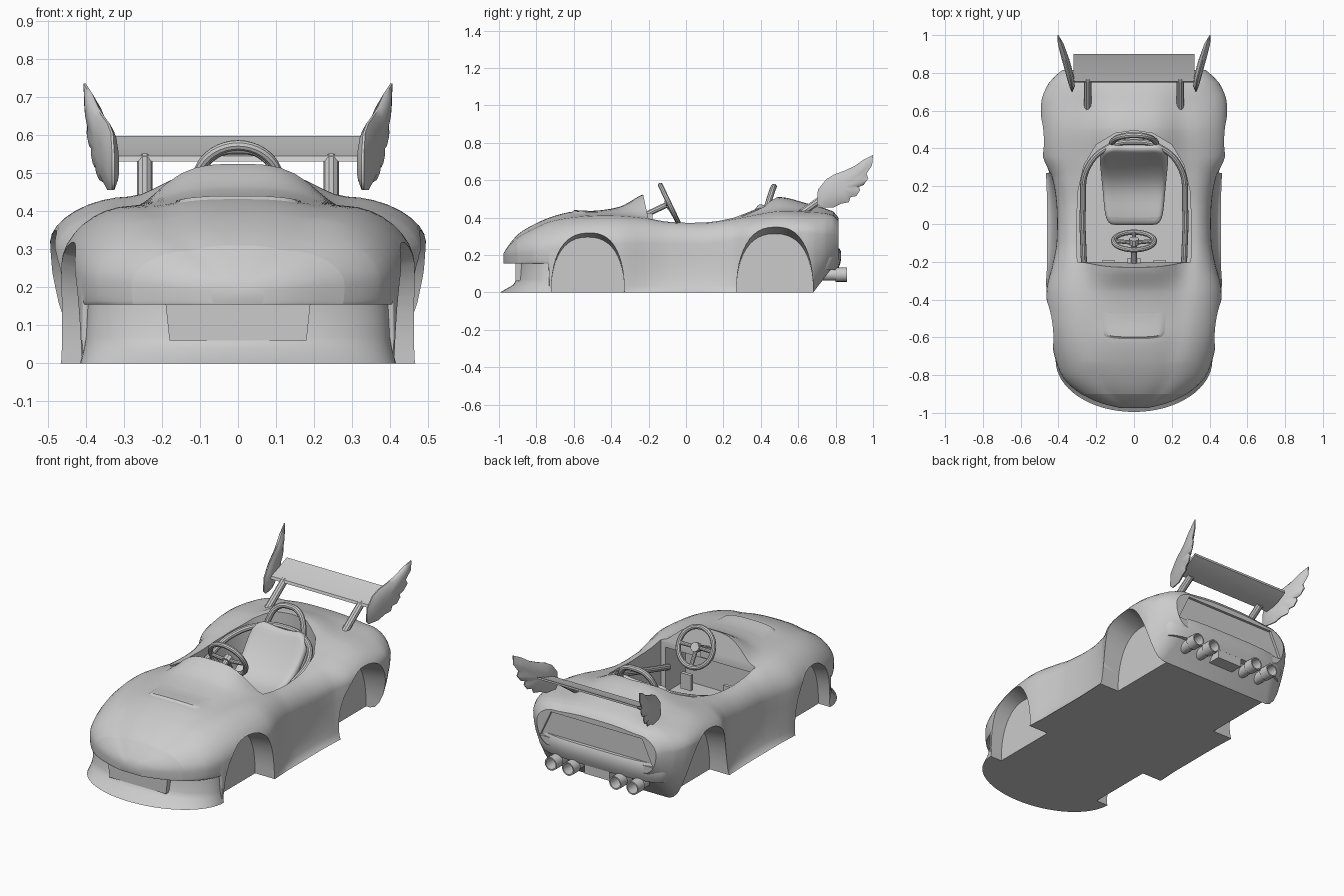
import bpy, bmesh, math
from mathutils import Vector
from mathutils.bvhtree import BVHTree

cube = bpy.data.objects.get("Cube")
if cube:
    bpy.data.objects.remove(cube)

grey = bpy.data.materials.new("light_grey")
grey.use_nodes = True
grey.diffuse_color = (0.6, 0.6, 0.6, 1)
grey.node_tree.nodes["Principled BSDF"].inputs["Base Color"].default_value = grey.diffuse_color


def finish(ob, angle=35):
    ob.data.materials.clear()
    ob.data.materials.append(grey)
    bpy.ops.object.select_all(action='DESELECT')
    ob.select_set(True)
    bpy.context.view_layer.objects.active = ob
    bpy.ops.object.shade_smooth_by_angle(angle=math.radians(angle))
    return ob


def make(name, verts, faces, angle=35):
    me = bpy.data.meshes.new(name)
    me.from_pydata(verts, [], faces)
    bm = bmesh.new()
    bm.from_mesh(me)
    bmesh.ops.recalc_face_normals(bm, faces=bm.faces)
    bm.to_mesh(me)
    bm.free()
    ob = bpy.data.objects.new(name, me)
    bpy.context.collection.objects.link(ob)
    return finish(ob, angle)


def loft(name, rings, angle=35):
    n = len(rings[0])
    faces = [(i * n + j, i * n + (j + 1) % n, (i + 1) * n + (j + 1) % n, (i + 1) * n + j)
             for i in range(len(rings) - 1) for j in range(n)]
    faces += [tuple(range(n)), tuple(range((len(rings) - 1) * n, len(rings) * n))]
    return make(name, [v for r in rings for v in r], faces, angle)


def box(name, centre, size):
    x, y, z = (s / 2 for s in size)
    return loft(name, [[Vector(centre) + Vector((a * x, b * y, c * z))
                        for a, b in ((-1, -1), (1, -1), (1, 1), (-1, 1))] for c in (-1, 1)])


def apply_modifier(ob, kind, **settings):
    mod = ob.modifiers.new(kind.lower(), kind)
    for key, value in settings.items():
        setattr(mod, key, value)
    bpy.context.view_layer.objects.active = ob
    bpy.ops.object.modifier_apply(modifier=mod.name)


def cut(ob, cutter):
    apply_modifier(ob, 'BOOLEAN', operation='DIFFERENCE', solver='EXACT', object=cutter)
    bpy.data.objects.remove(cutter)


def tube(name, points, radius, smooth=True):
    cu = bpy.data.curves.new(name, 'CURVE')
    cu.dimensions = '3D'
    cu.bevel_depth, cu.bevel_resolution, cu.use_fill_caps = radius, 3, True
    sp = cu.splines.new('BEZIER')
    sp.bezier_points.add(len(points) - 1)
    for bp, p in zip(sp.bezier_points, points):
        bp.co = p
        bp.handle_left_type = bp.handle_right_type = 'AUTO' if smooth else 'VECTOR'
    ob = bpy.data.objects.new(name, cu)
    bpy.context.collection.objects.link(ob)
    bpy.ops.object.select_all(action='DESELECT')
    ob.select_set(True)
    bpy.context.view_layer.objects.active = ob
    bpy.ops.object.convert(target='MESH')
    return finish(bpy.context.object)


# Body stations: y, centre height, shoulder x, shoulder z, half width, its height, sill half width
stations = [
    (-.975, .21, .03, .21, .07, .19, .06), (-.95, .25, .08, .245, .17, .2, .16),
    (-.9, .31, .14, .295, .28, .21, .275), (-.82, .36, .2, .34, .37, .22, .36),
    (-.73, .4, .22, .38, .412, .23, .405), (-.62, .43, .25, .402, .437, .25, .42),
    (-.5, .435, .27, .412, .455, .26, .44), (-.35, .46, .29, .412, .463, .26, .465),
    (-.21, .53, .3, .397, .43, .26, .46), (-.1, .5, .31, .376, .41, .26, .46),
    (.1, .46, .31, .372, .41, .26, .46), (.25, .46, .31, .392, .435, .28, .465),
    (.35, .48, .3, .412, .48, .3, .47), (.5, .51, .29, .437, .49, .32, .45),
    (.65, .475, .28, .432, .49, .32, .38), (.74, .45, .29, .425, .455, .31, .33),
    (.79, .43, .29, .41, .41, .31, .31), (.815, .4, .28, .385, .38, .3, .3)]


def slope(i, k):
    a, b = stations[max(i - 1, 0)], stations[min(i + 1, len(stations) - 1)]
    return (b[k] - a[k]) / (b[0] - a[0])


def body_ring(y):
    i = max(j for j in range(len(stations) - 1) if stations[j][0] <= y)
    a, b = stations[i], stations[i + 1]
    h = b[0] - a[0]
    t = (y - a[0]) / h
    zc, xs, zs, w, zm, wb = (
        a[k] * (1 + 2 * t) * (1 - t) ** 2 + b[k] * t * t * (3 - 2 * t)
        + h * (slope(i, k) * t * (1 - t) ** 2 - slope(i + 1, k) * t * t * (1 - t)) for k in range(1, 7))
    zb = .155 if y < -.732 else max(0, (y - .68) * 1.3)
    half = [(xs * u / 8, zs + (zc - zs) * (1 + math.cos(math.pi * (u / 8) ** 1.7)) / 2) for u in range(8)]
    for u in range(9):
        ang = math.pi * u / 16
        half.append((xs + (w - xs) * math.sin(ang) ** 1.1, zm + (zs - zm) * max(0, math.cos(ang)) ** 1.1))
    # lower side: tucks under at the tail, flares into the sill at the waist
    for u in range(1, 7):
        ang = math.pi * u / 12
        half.append((wb + (w - wb) * math.cos(ang), zm + (zb - zm) * math.sin(ang)))
    return [(x, y, z) for x, z in half] + [(-x, y, z) for x, z in half[:0:-1]]


ys = {s[0] for s in stations} | {-.735, -.7301, .68} | {-.96 + .03 * i for i in range(60)}
body = loft("body", [body_ring(y) for y in sorted(ys) if y <= .815])

# Wheel arches, lower towards the inside
for s in (-1, 1):
    for yc, hw, height in ((-.525, .195, .325), (.475, .205, .345)):
        arch = [(yc + hw * 1.03, -.1)]
        for i in range(25):
            c, q = math.cos(math.pi * i / 24), math.sin(math.pi * i / 24)
            arch.append((yc + hw * math.copysign(abs(c) ** .85, c), height * abs(q) ** .85))
        arch.append((yc - hw * 1.03, -.1))
        cut(body, loft("arch_cutter", [[(s * x, y, z * k) for y, z in arch]
                                       for x, k in ((.34, .91), (.7, 1.18))]))

# Cockpit opening with raked front edge, footwell and recessed tail panel
plan = [(.3, -.2), (.305, 0), (.295, .18), (.265, .31), (.2, .42), (.1, .48), (0, .495)]
plan += [(-x, y) for x, y in plan[-2::-1]]
cut(body, loft("cockpit_cutter", [[(x, y - (rake if y < -.1 else 0), z) for x, y in plan]
                                  for z, rake in ((.1, 0), (.39, 0), (.8, .09))]))
cut(body, box("footwell_cutter", (0, -.28, .23), (.54, .2, .26)))
panel = [(-.36, .22), (.36, .22), (.29, .37), (-.29, .37)]
cut(body, loft("tail_cutter", [[(x, y, z) for x, z in panel] for y in (.8, .9)]))
finish(body)

# Raised hood panel laid over the nose
tree = BVHTree.FromObject(body, bpy.context.evaluated_depsgraph_get())
rows, cols = 8, 16
grid = []
for r in range(rows + 1):
    for c in range(cols + 1):
        u = 2 * c / cols - 1
        x, y = u * (.165 + .02 * r / rows), -.615 + .14 * r / rows + .02 * u ** 4
        hit = tree.ray_cast(Vector((x, y, 1)), Vector((0, 0, -1)))[0]
        grid.append((x, y, hit.z + (-.004 if r == 0 or c in (0, cols) else .009 * (1 - r / rows))))
make("hood_panel", grid, [(i, i + 1, i + cols + 2, i + cols + 1)
                          for r in range(rows) for i in range(r * (cols + 1), r * (cols + 1) + cols)])

# Front bumper skirt with intake plate
skirt = []
for z, length, a in ((.17, .18, .395), (.07, .185, .4), (.04, .205, .405), (0, .275, .415)):
    ring = [(a * math.cos(math.pi * i / 32), -.72 - length * math.sin(math.pi * i / 32), z) for i in range(33)]
    skirt.append(ring)
loft("front_bumper", skirt)
plate = [(-.19, .155), (.19, .155), (.18, .06), (-.18, .06)]
loft("intake_plate", [[(x, y, z) for x, z in plate] for y in (-.8, -.912)])

# Wrapped rear bumper, centre block and exhausts
bumper = []
for z, k in ((.12, .85), (.15, .95), (.18, 1), (.215, 1), (.235, .93)):
    bumper.append([(.42 * k ** .3 * math.copysign(abs(math.cos(math.pi * i / 24)) ** .6, 12 - i),
                    .7 + .13 * k * math.sin(math.pi * i / 24) ** .6 if 0 < i < 24 else .7, z) for i in range(25)])
loft("rear_bumper", bumper)
box("rear_centre_block", (0, .765, .12), (.16, .09, .1))
for s in (-1, 1):
    for x in (.15, .26):
        rings = [[(s * x + r * math.cos(math.pi * i / 8), y, .095 + r * math.sin(math.pi * i / 8))
                  for i in range(16)] for r, y in ((.032, .68), (.032, .8), (.038, .8), (.038, .86), (.031, .86), (.031, .76))]
        loft("exhaust_pipe", rings)

# Spoiler blade and struts
blade = [(.75, .53), (.755, .545), (.82, .563), (.9, .597), (.9, .585), (.83, .548)]
loft("spoiler_blade", [[(x, y, z) for y, z in blade] for x in (-.32, .32)])
for s in (-1, 1):
    tube("spoiler_strut", [(s * .245, .61, .42), (s * .245, .775, .535)], .02, False)

# Feathered wing end plates: thin rim with a swollen middle, sweeping outwards to the tip
rim = [(.7, .475), (.705, .55), (.75, .605), (.79, .63), (.845, .65), (.9, .675), (.95, .71), (1, .735),
       (.995, .68), (.965, .635), (.975, .61), (.95, .575), (.925, .565), (.93, .545), (.91, .515),
       (.88, .51), (.87, .482), (.83, .475), (.79, .455), (.72, .455)]
for s in (-1, 1):
    rings = []
    for k, off in ((.3, -.02), (.75, -.015), (1, -.003), (1, .003), (.75, .015), (.3, .02)):
        ring = []
        for y, z in rim:
            py, pz = .82 + (y - .82) * k, .56 + (z - .56) * k
            lean = .328 + .075 * max(0, (py - .73) / .27) ** 1.2
            ring.append((s * (lean + off), py, pz))
        rings.append(ring)
    loft("wing_end_plate", rings, 50)

# Seat
seat_path = [(0, .17, .13), (.03, .2, .155), (.15, .2, .165), (.25, .24, .175),
             (.34, .34, .185), (.39, .42, .18), (.415, .455, .12)]
across = (-1, -.7, 0, .7, 1)
seat = make("seat", [(u * w, y, z + .02 * u * u) for y, z, w in seat_path for u in across],
            [(r * 5 + c, r * 5 + c + 1, r * 5 + c + 6, r * 5 + c + 5) for r in range(6) for c in range(4)])
apply_modifier(seat, 'SOLIDIFY', thickness=.05, offset=0)
apply_modifier(seat, 'SUBSURF', levels=2)
finish(seat, 60)

# Roll bars
right = [(.265, -.22, .24), (.27, .1, .33), (.245, .3, .4), (.13, .41, .445)]
tube("side_roll_bar", right + [(0, .435, .455)] + [(-x, y, z) for x, y, z in right[::-1]], .016)
hoop = [(.12, .41, .38), (.11, .44, .48), (.065, .463, .55)]
tube("head_hoop", hoop + [(0, .47, .565)] + [(-x, y, z) for x, y, z in hoop[::-1]], .016)

# Steering wheel, column and pedals
hub, axis = Vector((0, -.09, .475)), Vector((0, .21, .1)).normalized()
up = Vector((0, -axis.z, axis.y))
bpy.ops.mesh.primitive_torus_add(location=hub, rotation=axis.to_track_quat('Z', 'Y').to_euler(),
                                 major_radius=.108, minor_radius=.014, major_segments=40, minor_segments=10)
bpy.context.object.name = "steering_wheel"
finish(bpy.context.object)
for deg in (0, 180, 270):
    end = hub + .105 * (Vector((math.cos(math.radians(deg)), 0, 0)) + up * math.sin(math.radians(deg)))
    tube("wheel_spoke", [hub - axis * .01, end], .011, False)
tube("wheel_hub", [hub - axis * .02, hub + axis * .012], .026, False)
tube("steering_column", [hub, hub - axis * .16], .016, False)
box("column_mount", (0, -.205, .4), (.07, .05, .05))
for s in (-1, 1):
    box("pedal", (s * .135, -.2, .2), (.065, .02, .09))
